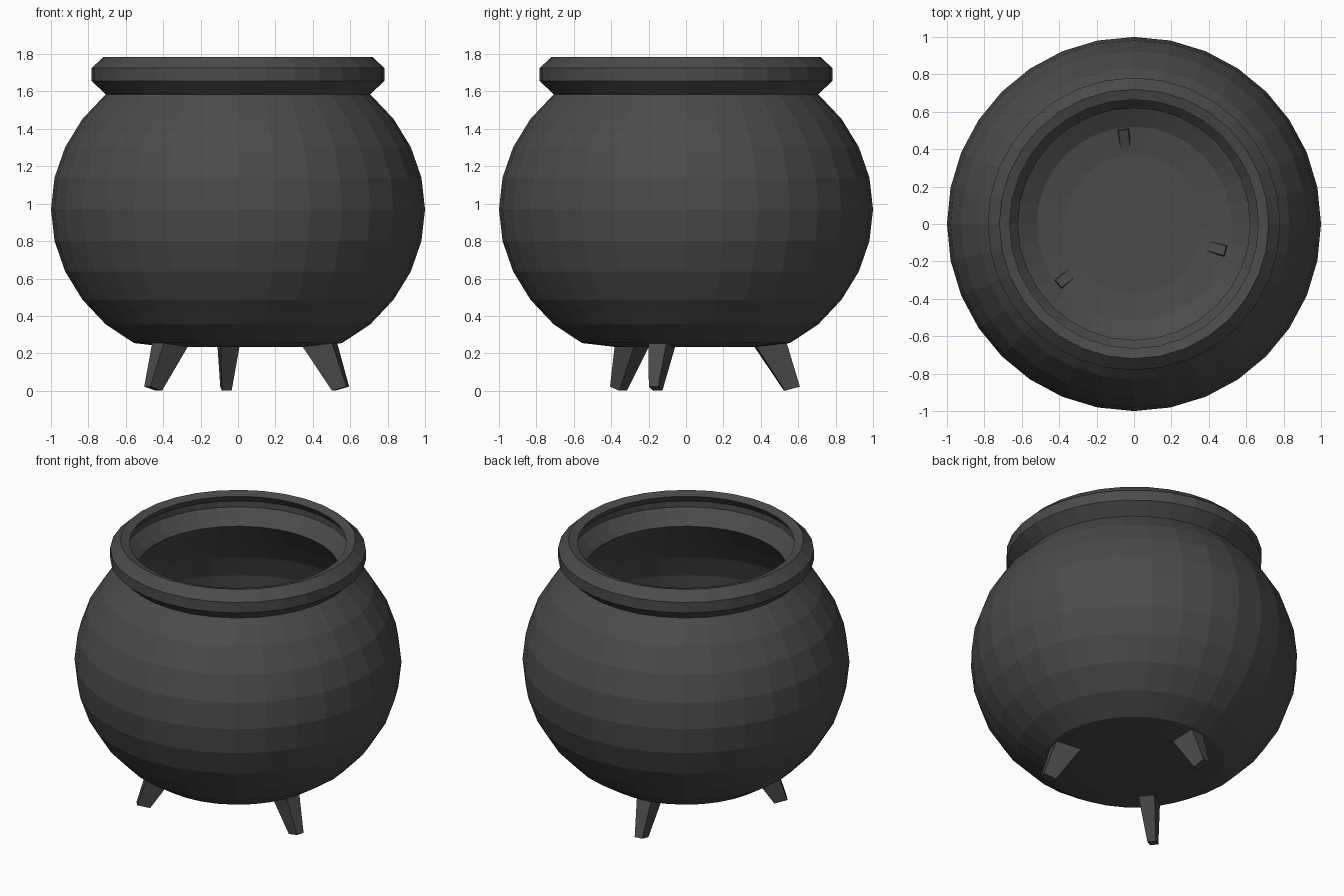
import bpy, bmesh
from math import sin, cos, pi, radians

if "Cube" in bpy.data.objects:
    bpy.data.objects.remove(bpy.data.objects["Cube"])

iron = bpy.data.materials.new("dark_iron")
iron.diffuse_color = (0.07, 0.07, 0.07, 1)
iron.use_nodes = True
iron.node_tree.nodes["Principled BSDF"].inputs["Base Color"].default_value = iron.diffuse_color


def finish(name, bm):
    bmesh.ops.recalc_face_normals(bm, faces=bm.faces[:])
    mesh = bpy.data.meshes.new(name)
    bm.to_mesh(mesh)
    bm.free()
    mesh.materials.append(iron)
    ob = bpy.data.objects.new(name, mesh)
    bpy.context.collection.objects.link(ob)
    return ob


def lathe(name, profile, sides=32):
    bm = bmesh.new()
    vs = [bm.verts.new((r, 0, z)) for r, z in profile]
    es = [bm.edges.new(p) for p in zip(vs, vs[1:])]
    bmesh.ops.spin(bm, geom=vs + es, cent=(0, 0, 0), axis=(0, 0, 1),
                   angle=2 * pi, steps=sides)
    bmesh.ops.remove_doubles(bm, verts=bm.verts[:], dist=1e-4)
    return finish(name, bm)


def arc(r, h, first, last):
    # slice of a squashed circle in 11.25 degree steps
    return [(r * cos(i * pi / 16), 0.97 + h * sin(i * pi / 16))
            for i in range(first, last + 1)]


# Pot: outer belly, flared rim, then the inner wall back down to the floor
outer = [(0, 0.235), (0.385, 0.235), (0.556, 0.255)] + arc(1.0, 0.87, -4, 4)
rim = [(0.782, 1.655), (0.782, 1.725), (0.72, 1.785), (0.665, 1.768),
       (0.70, 1.72), (0.70, 1.68), (0.62, 1.587)]
inner = arc(0.92, 0.79, -4, 3)[::-1] + [(0.52, 0.335), (0.37, 0.312), (0, 0.312)]
lathe("cauldron_pot", outer + rim + inner)


# Legs: tapered, splayed outward, tips just showing through the floor
def leg(name, angle, foot):
    # inner radius, inner z, outer radius, outer z, width
    sections = [(0.53, 0.0, 0.61, 0.022, 0.052),
                (0.36, 0.255, 0.53, 0.275, 0.105),
                (0.32, 0.29, 0.505, 0.35, 0.05)]
    shift = foot - 0.57
    c, s = cos(radians(angle)), sin(radians(angle))
    bm = bmesh.new()
    rings = []
    for ri, zi, ro, zo, w in sections:
        corners = [(ri, -w / 2, zi), (ro, -w / 2, zo), (ro, w / 2, zo), (ri, w / 2, zi)]
        rings.append([bm.verts.new(((r + shift) * c - t * s, (r + shift) * s + t * c, z))
                      for r, t, z in corners])
    for a, b in zip(rings, rings[1:]):
        for i in range(4):
            j = (i + 1) % 4
            bm.faces.new((a[i], a[j], b[j], b[i]))
    bm.faces.new(rings[0])
    bm.faces.new(rings[-1])
    finish(name, bm)


leg("back_leg", 96.5, 0.57)
leg("right_leg", -16.5, 0.572)
leg("left_leg", 218.5, 0.58)
